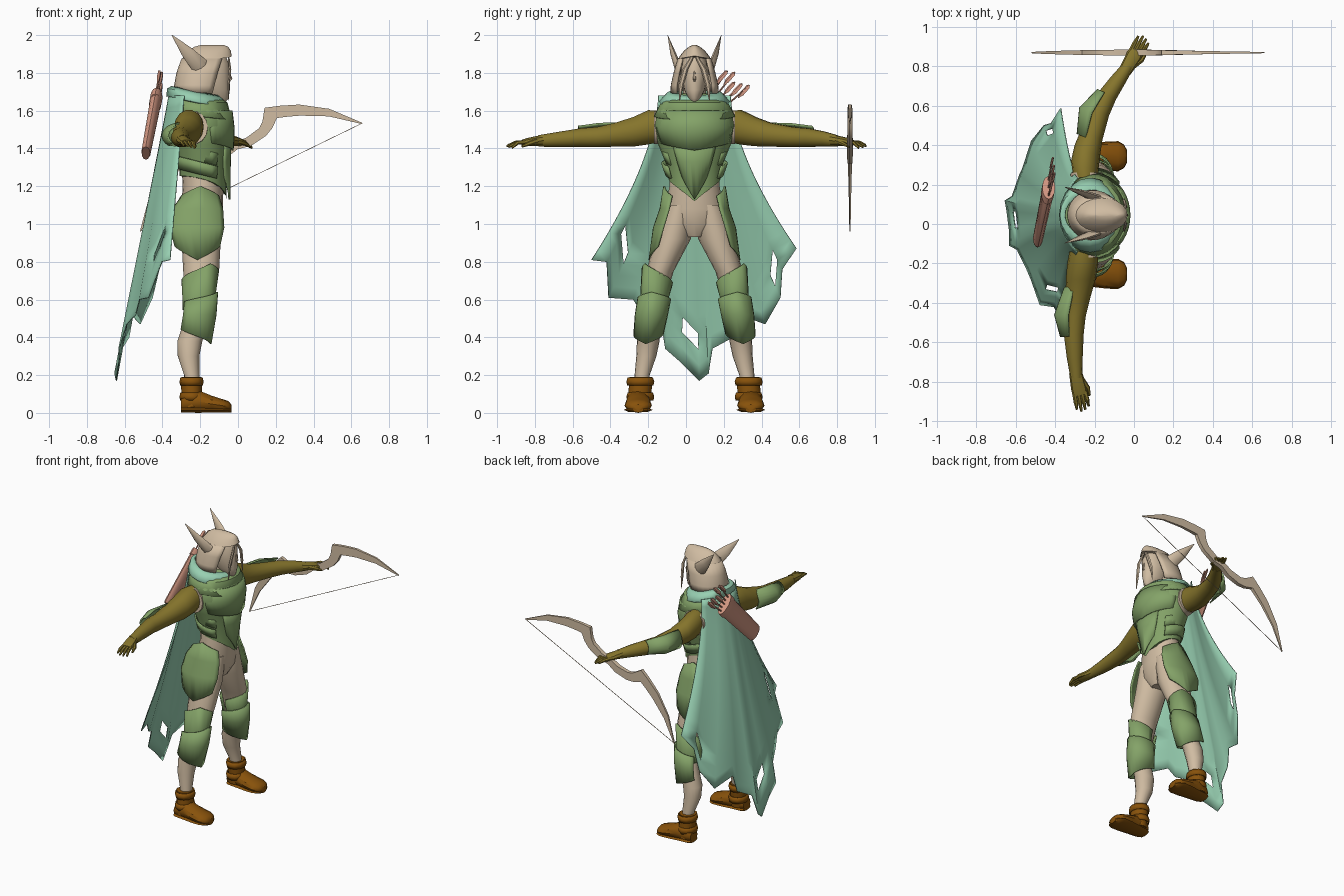
import bpy, bmesh, math
from mathutils import Vector as V

CY = 0.045  # body centre line in y


def mat(name, r, g, b):
    m = bpy.data.materials.new(name)
    m.diffuse_color = [((c / 255 + 0.055) / 1.055) ** 2.4 for c in (r, g, b)] + [1]
    return m


SKIN = mat("beige", 208, 188, 162)
GREEN = mat("leaf_green", 132, 163, 104)
TEAL = mat("cape_teal", 152, 208, 178)
OLIVE = mat("olive", 134, 117, 44)
BROWN = mat("boot_brown", 136, 82, 11)
PINK = mat("quiver_salmon", 210, 151, 130)


def finish(name, bm, m, thick=0):
    bmesh.ops.recalc_face_normals(bm, faces=bm.faces)
    me = bpy.data.meshes.new(name)
    bm.to_mesh(me)
    bm.free()
    me.materials.append(m)
    ob = bpy.data.objects.new(name, me)
    bpy.context.collection.objects.link(ob)
    if thick:
        mod = ob.modifiers.new("thickness", "SOLIDIFY")
        mod.thickness, mod.offset = thick, 0
    return ob


def loft(name, rings, m, n=14, a0=-180, a1=180, tip=0, top=0, power=1, thick=0):
    """Skin rings (centre, A, B); a partial arc gives an armour plate. tip/top shift the end rings' middle."""
    closed = a1 - a0 == 360
    bm, rows = bmesh.new(), []
    cnt = n if closed else n + 1
    for i, (c, A, B) in enumerate(rings):
        row = []
        for k in range(cnt):
            s = k / n
            a = math.radians(a0 + (a1 - a0) * s)
            p = V(c) + V(A) * math.cos(a) + V(B) * math.sin(a)
            w = (1 - abs(2 * s - 1)) ** power
            if i == len(rings) - 1:
                p.z -= tip * w
            if i == 0:
                p.z += top * w
            row.append(bm.verts.new(p))
        rows.append(row)
    for r, q in zip(rows, rows[1:]):
        for k in range(n):
            j = (k + 1) % cnt
            bm.faces.new((r[k], r[j], q[j], q[k]))
    if closed and not thick:
        bm.faces.new(rows[0])
        bm.faces.new(rows[-1])
    return finish(name, bm, m, thick)


def vert(rows, tilt=0):  # (z, x, y, rx, ry)
    return [((x, y, z), (rx, 0, -tilt * rx), (0, ry, 0)) for z, x, y, rx, ry in rows]


def rod(name, pts, m, n=6, flat=1.0, side=None):  # pts: (position, radius)
    d = (V(pts[-1][0]) - V(pts[0][0])).normalized()
    A = V(side).normalized() if side else d.orthogonal().normalized()
    B = d.cross(A).normalized()
    return loft(name, [(p, A * r, B * r * flat) for p, r in pts], m, n)


# torso: vest, layered plates, collar, scarf
loft("vest", vert([(1.69, -.22, CY, .09, .09), (1.655, -.215, CY, .13, .15), (1.60, -.2, CY, .156, .2),
     (1.52, -.195, CY, .162, .215), (1.42, -.19, CY, .147, .192), (1.32, -.185, CY, .125, .152),
     (1.255, -.185, CY, .125, .138)]), GREEN, 24, tip=.135, power=3)
loft("chest_plate", vert([(1.60, -.197, CY, .163, .185), (1.51, -.193, CY, .17, .205), (1.43, -.19, CY, .162, .185)]),
     GREEN, 16, -75, 75, tip=.04, thick=.01)
loft("belly_plate", vert([(1.43, -.187, CY, .147, .18), (1.33, -.185, CY, .142, .14), (1.25, -.185, CY, .139, .1)]),
     GREEN, 10, -40, 40, tip=.12, thick=.01)
for z in (1.36, 1.29):
    loft("waist_band", vert([(z + .035, -.187, CY, .136, .172), (z - .03, -.187, CY, .128, .15)], .25), GREEN, 18, 55, 305,
         thick=.01)
loft("gorget", vert([(1.67, -.22, CY, .12, .12), (1.64, -.21, CY, .15, .175), (1.60, -.2, CY, .166, .212)]), GREEN, 22,
     tip=.06, thick=.01)
loft("scarf", vert([(1.70, -.225, CY, .125, .105), (1.685, -.225, CY, .145, .145), (1.645, -.222, CY, .152, .185)], .2),
     TEAL, 20, thick=.012)
loft("pelvis", vert([(1.34, -.185, CY, .115, .13), (1.2, -.185, CY, .108, .135), (1.08, -.19, CY, .11, .155),
     (1.0, -.195, CY, .105, .15), (.93, -.195, CY, .07, .05)]), SKIN, 18)
loft("neck", vert([(1.76, -.18, CY, .06, .055), (1.62, -.2, CY, .07, .07)]), SKIN)

# head: face, hood, hair, ears
loft("face", vert([(1.9, -.14, CY, .07, .05), (1.85, -.14, CY, .092, .068), (1.78, -.14, CY, .096, .07),
     (1.71, -.13, CY, .087, .055), (1.665, -.11, CY, .06, .032), (1.648, -.095, CY, .03, .018)]), SKIN, 16)
rod("nose", [((-.05, CY, 1.81), .004), ((-.037, CY, 1.768), .008), ((-.046, CY, 1.755), .005)], SKIN)
loft("hood_sides", vert([(1.875, -.165, CY, .128, .083), (1.80, -.19, CY, .13, .105), (1.735, -.205, CY, .127, .12),
     (1.69, -.212, CY, .12, .122)]), SKIN, 18, 52, 308, tip=-.02, thick=.012)
loft("hood_crown", vert([(1.948, -.135, CY, .06, .01), (1.938, -.142, CY, .09, .03), (1.918, -.15, CY, .112, .055),
     (1.89, -.16, CY, .126, .077), (1.87, -.165, CY, .133, .088)]), SKIN, 20, tip=-.02, power=3)
for s in (-1, 1):
    rod("hair_strand", [((-.05, CY + s * .012, 1.885), .01), ((-.042, CY + s * .048, 1.82), .015),
        ((-.05, CY + s * .07, 1.74), .014), ((-.05, CY + s * .08, 1.655), .003)], SKIN, 6, .5, (0, 1, 0))
    rod("ear", [((-.185, CY + s * .08, 1.80), .022), ((-.2, CY + s * .09, 1.835), .046),
        ((-.265, CY + s * .115, 1.905), .034), ((-.35, CY + s * .142, 2.0), .002)], SKIN, 8, .4, (.77, 0, .64))

# legs, armour and boots on both sides
for s in (-1, 1):
    def leg(rows):  # (z, x, distance from the centre line, rx, ry)
        return vert([(z, x, CY + s * d, rx, ry) for z, x, d, rx, ry in rows])
    loft("leg", leg([(1.1, -.19, .075, .1, .07), (1.02, -.195, .092, .105, .085), (.92, -.195, .115, .104, .095),
         (.75, -.195, .182, .095, .072), (.6, -.205, .215, .072, .058), (.5, -.215, .23, .065, .054),
         (.38, -.255, .245, .066, .06), (.3, -.262, .255, .057, .053), (.2, -.245, .277, .04, .04),
         (.1, -.245, .28, .04, .04)]), SKIN, 16)
    loft("thigh_plate", leg([(1.15, -.20, .07, .115, .09), (1.08, -.212, .08, .155, .1), (.98, -.218, .105, .17, .11),
         (.88, -.215, .14, .14, .098)]), GREEN, 10, s * 90 - 57, s * 90 + 57, tip=.07, top=.05, thick=.01)
    loft("upper_knee_guard", leg([(.68, -.2, .197, .096, .079), (.6, -.208, .213, .082, .071),
         (.55, -.213, .22, .078, .068)]), GREEN, 18, s * 55 - 155, s * 55 + 155, tip=.02, top=.11, thick=.008)
    loft("lower_knee_guard", leg([(.59, -.207, .213, .098, .085), (.52, -.214, .228, .097, .084),
         (.44, -.233, .243, .09, .077)]), GREEN, 16, s * 10 - 130, s * 10 + 130, tip=.075, top=.05, thick=.008)
    # boot shaft, cuffs, foot and sole
    loft("boot_shaft", leg([(.19, -.247, .285, .053, .06), (.15, -.247, .285, .056, .062), (.1, -.245, .29, .053, .06),
         (.03, -.245, .295, .054, .06)]), BROWN, 12)
    for z in (.165, .085):
        loft("boot_cuff", leg([(z + .022, -.246, .287, .056, .064), (z, -.246, .287, .061, .071),
             (z - .02, -.246, .287, .057, .066)]), BROWN, 12, thick=.006)
    foot = [(-.302, .045, .04, .035), (-.28, .055, .055, .052), (-.21, .06, .062, .06), (-.14, .047, .07, .044),
            (-.08, .038, .072, .034), (-.05, .034, .056, .028), (-.035, .028, .028, .016)]
    loft("boot_foot", [((x, CY + s * .298, z), (0, w, 0), (0, 0, h)) for x, z, w, h in foot], BROWN, 12)
    loft("boot_sole", [((x, CY + s * .298, .016), (0, w * 1.06, 0), (0, 0, .014)) for x, z, w, h in foot], BROWN, 8)


# arms: (x, y, z, radius across, radius up), gloves with fingers
def arm(name, rows, across):
    loft(name, [((x, y, z), V(across) * ra, (0, 0, rb)) for x, y, z, ra, rb in rows], OLIVE, 14)


def hand(name, wrist, direction):
    w, d = V(wrist), V(direction).normalized()
    p = V((d.y, -d.x, 0))
    p = p if p.x > 0 else -p
    up = V((0, 0, 1))
    loft(name + "_palm", [(w + d * t - up * t * .1, p * a, up * b) for t, a, b in
         ((-.03, .033, .032), (.02, .037, .027), (.06, .04, .022), (.09, .035, .015))], OLIVE, 10)
    for k in range(4):
        o = (k - 1.5) * .018
        tipl = .175 - abs(k - 1.3) * .014
        rod(name + "_finger", [(w + d * .07 + p * o - up * .007, .012), (w + d * .12 + p * o * 1.1 - up * .01, .011),
            (w + d * tipl + p * o * 1.15 - up * (.022 + .005 * k), .006)], OLIVE)
    rod(name + "_thumb", [(w + d * .01 + p * .022, .015), (w + d * .06 + p * .045 - up * .014, .012),
        (w + d * .1 + p * .047 - up * .03, .006)], OLIVE)


arm("right_arm", [(-.25, -.10, 1.52, .07, .08), (-.26, -.2, 1.512, .078, .093), (-.27, -.28, 1.488, .075, .08),
    (-.285, -.38, 1.472, .062, .064), (-.297, -.47, 1.46, .052, .055), (-.305, -.56, 1.457, .05, .051),
    (-.3, -.68, 1.447, .04, .041), (-.292, -.78, 1.44, .03, .031)], (1, 0, 0))
hand("right_hand", (-.29, -.78, 1.44), (.2, -.97, 0))
arm("left_arm", [(-.24, .19, 1.52, .07, .08), (-.25, .29, 1.512, .075, .093), (-.237, .37, 1.488, .07, .078),
    (-.215, .45, 1.472, .06, .064), (-.175, .57, 1.46, .053, .054), (-.135, .65, 1.457, .048, .05),
    (-.08, .73, 1.45, .04, .041), (-.03, .80, 1.44, .03, .031)], (.92, -.39, 0))
hand("left_hand", (-.03, .80, 1.44), (.5, .86, 0))
# elbow guards, shoulder skin at the sleeve edge
loft("right_elbow_guard", [((x, y, 1.468), (a, 0, 0), (0, 0, b)) for x, y, a, b in
     ((-.283, -.32, .066, .07), (-.3, -.46, .1, .066), (-.31, -.57, .06, .05))], GREEN, 8, 108, 230, thick=.01)
loft("left_elbow_guard", [((x, y, 1.468), V((.92, -.39, 0)) * a, (0, 0, b)) for x, y, a, b in
     ((-.225, .43, .066, .068), (-.185, .55, .096, .064), (-.135, .66, .052, .05))], GREEN, 8, 108, 230, thick=.01)
for s in (-1, 1):
    loft("shoulder_skin", [((-.24, CY + s * d, 1.51), (r, 0, 0), (0, 0, r * 1.1)) for d, r in ((.12, .085), (.215, .08))],
         SKIN, 14)

# ragged cape: each column runs from the collar to its own hem point (y, z)
hem = [(-.50, .81), (-.42, .80), (-.41, .61), (-.28, .60), (-.23, .52), (-.13, .47), (-.11, .34), (-.03, .27), (.07, .17),
       (.12, .21), (.14, .34), (.25, .40), (.28, .52), (.42, .47), (.50, .61), (.51, .76), (.585, .87)]
holes = [(-.33, .90), (.02, .44), (.43, .78)]
bm, grid, rows = bmesh.new(), [], 18
for j, (hy, hz) in enumerate(hem):
    u = j / 8 - 1
    col = []
    for i in range(rows + 1):
        t = i / rows
        y0, x0 = CY + .19 * u, -.365 + .08 * u * u
        x1 = -.36 - .29 * (1 - abs(u) ** 1.6)
        x = x0 + (x1 - x0) * t + .013 * math.sin(j * 1.9) * t
        col.append(bm.verts.new((x, y0 + (hy - y0) * t ** 1.6, 1.68 + (hz - 1.68) * t)))
    grid.append(col)
for j, (a, b) in enumerate(zip(grid, grid[1:])):
    for i in range(rows):
        c = (a[i].co + b[i + 1].co) / 2
        hole = 0 < j < len(hem) - 2 and any(math.hypot(c.y - y, c.z - z) < .042 for y, z in holes)
        if not hole:
            bm.faces.new((a[i], b[i], b[i + 1], a[i + 1]))
finish("cape", bm, TEAL, .006)

# quiver and arrows on the back
q0, q1 = V((-.488, -.08, 1.375)), V((-.432, .185, 1.67))
qd = (q1 - q0).normalized()
loft("quiver", [(q0 + (q1 - q0) * t, (r * .42, 0, 0), V((0, -.75, .66)) * r) for t, r in
     ((0, .052), (.03, .06), (.88, .072), (.89, .078), (1, .078))], PINK, 12)
for k in range(5):
    o = V((.006 * (k % 2), -.75 * (k - 2) * .023, .66 * (k - 2) * .023))
    e = q1 + qd * (.15 - .02 * (k % 3)) + o * 1.5
    rod("arrow_shaft", [(q1 + o - qd * .05, .005), (e, .005)], PINK)
    rod("arrow_fletching", [(e - qd * .09, .003), (e - qd * .06, .014), (e - qd * .01, .013), (e, .003)], PINK, 4, .5)

# bow: (s along the string, t away from it) pairs for the outer and inner edge, square section
mid, ds, dt = V((.07, .868, 1.2475)), V((.899, 0, .438)), V((-.438, 0, .899))
half = [(0, .205, 0, .165), (.07, .2, .07, .15), (.15, .215, .165, .162), (.183, .24, .215, .185), (.224, .3, .26, .222),
        (.3, .275, .31, .205), (.397, .235, .375, .18), (.53, .145, .51, .11), (.656, 0, .65, -.003)]
prof = [(-a, b, -c, d) for a, b, c, d in reversed(half[1:])] + half
loft("bow", [(mid + ds * (a + c) / 2 + dt * (b + d) / 2, (ds * (a - c) + dt * (b - d)) * .7,
     (0, .022 * (1 - .8 * (abs(a) / .656) ** 1.2), 0)) for a, b, c, d in prof], SKIN, 4, -135, 225)
rod("bow_string", [(mid - ds * .652, .002), (mid + ds * .652, .002)], SKIN, 4)

# smooth shading with sharp creases
for ob in bpy.data.objects:
    ob.select_set(True)
    bpy.context.view_layer.objects.active = ob
bpy.ops.object.shade_smooth_by_angle(angle=math.radians(35))
